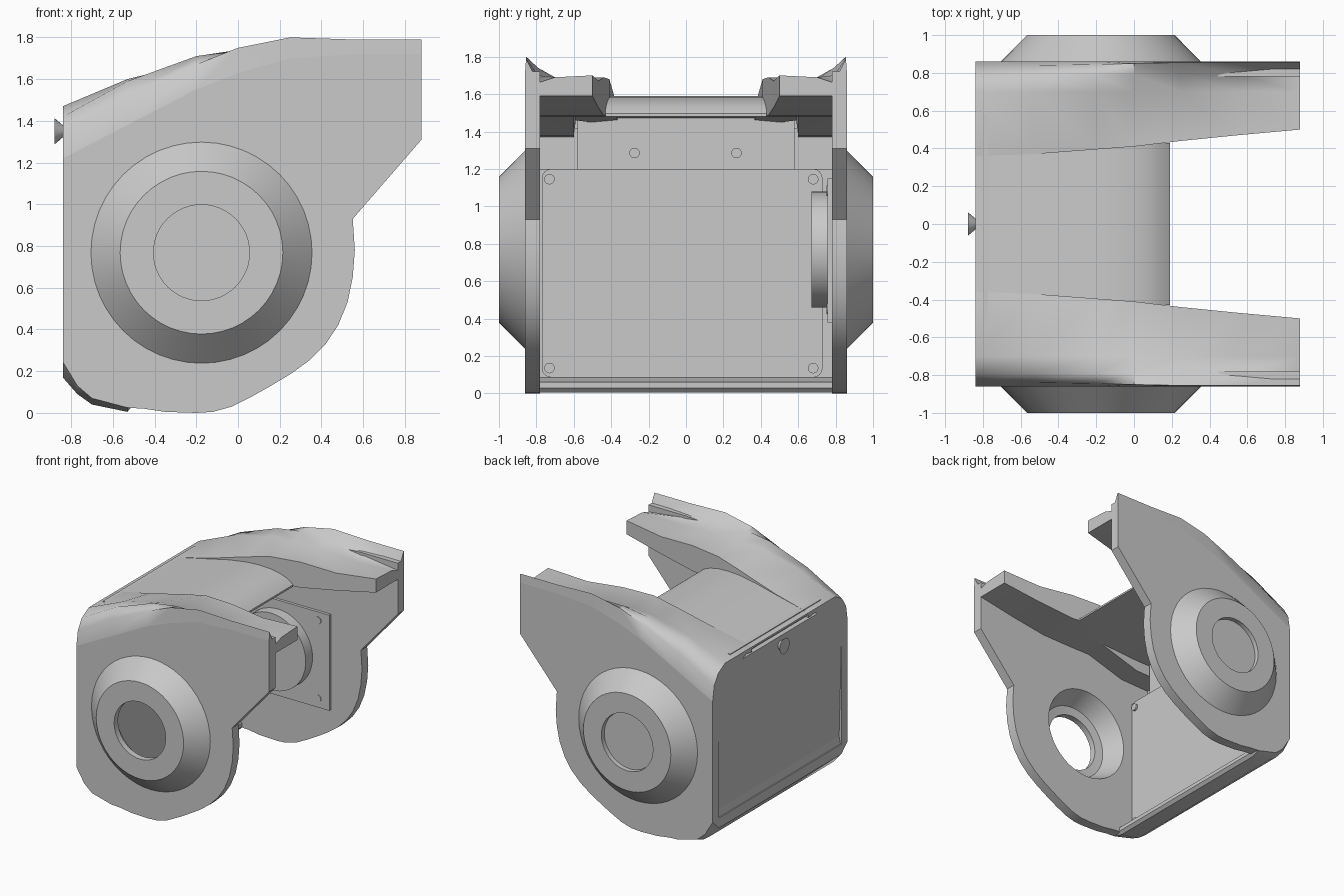
import bpy, bmesh, math
from mathutils import Vector

if "Cube" in bpy.data.objects:
    bpy.data.objects.remove(bpy.data.objects["Cube"], do_unlink=True)

GREY = (0.59, 0.59, 0.59, 1)
mat = bpy.data.materials.new("plain grey")
mat.use_nodes = True
mat.diffuse_color = GREY
mat.node_tree.nodes["Principled BSDF"].inputs["Base Color"].default_value = GREY

HUB_X, HUB_Z = -0.175, 0.768   # axis of the round side hubs
OUT, INN = 0.86, 0.78          # outer and inner face of the side plates


def finish(name, bm, angle=30):
    bmesh.ops.remove_doubles(bm, verts=bm.verts, dist=1e-5)
    bmesh.ops.recalc_face_normals(bm, faces=bm.faces)
    mesh = bpy.data.meshes.new(name)
    bm.to_mesh(mesh)
    bm.free()
    mesh.materials.append(mat)
    ob = bpy.data.objects.new(name, mesh)
    bpy.context.collection.objects.link(ob)
    bpy.ops.object.select_all(action='DESELECT')
    ob.select_set(True)
    bpy.context.view_layer.objects.active = ob
    bpy.ops.object.shade_smooth_by_angle(angle=math.radians(angle))


def loft(name, rings, angle=30):
    """Skin closed rings of points and cap both ends."""
    bm = bmesh.new()
    vs = [[bm.verts.new(p) for p in ring] for ring in rings]
    n = len(vs[0])
    for a, b in zip(vs, vs[1:]):
        for i in range(n):
            bm.faces.new((a[i], a[(i + 1) % n], b[(i + 1) % n], b[i]))
    for ring in (vs[0], vs[-1]):
        bmesh.ops.triangulate(bm, faces=[bm.faces.new(ring)])
    finish(name, bm, angle)


def box(name, x, y, z):
    loft(name, [[(a, y[0], z[0]), (a, y[1], z[0]), (a, y[1], z[1]), (a, y[0], z[1])] for a in x])


def circle(r, n=48):
    return [(r * math.cos(2 * math.pi * i / n), r * math.sin(2 * math.pi * i / n)) for i in range(n)]


def hub_ring(r, y):
    return [(HUB_X + a, y, HUB_Z + b) for a, b in circle(r)]


def x_disc(name, y, z, r0, r1, x0, x1):
    loft(name, [[(x, y + a, z + b) for a, b in circle(r, 20)] for r, x in ((r0, x0), (r1, x1))])


# Shell stations: x, wall top, rim y, rim z, shoulder z, crown z, inner lip y, lip z, underside z
STATIONS = [
    (-0.84, 1.22, 0.840, 1.34, 1.42, 1.47, 0.36, 1.47, 1.37),
    (-0.53, 1.38, 0.840, 1.52, 1.59, 1.60, 0.37, 1.54, 1.38),
    (-0.20, 1.55, 0.845, 1.67, 1.71, 1.68, 0.395, 1.63, 1.48),
    (0.00, 1.63, 0.850, 1.75, 1.74, 1.69, 0.41, 1.68, 1.48),
    (0.25, 1.70, 0.855, 1.80, 1.74, 1.69, 0.44, 1.69, 1.485),
    (0.55, 1.72, 0.855, 1.79, 1.70, 1.68, 0.47, 1.67, 1.53),
    (0.88, 1.72, 0.855, 1.79, 1.66, 1.69, 0.50, 1.70, 1.59),
]

# Lower outline of a side plate, from the nose round to the back
PLATE = [(0.88, 1.31), (0.55, 0.93), (0.56, 0.78), (0.55, 0.65), (0.525, 0.53), (0.48, 0.42),
         (0.42, 0.33), (0.34, 0.25), (0.25, 0.185), (0.15, 0.125), (0.06, 0.075), (-0.03, 0.03),
         (-0.12, 0.005), (-0.2, 0), (-0.35, 0.005), (-0.45, 0.02), (-0.53, 0.025),
         (-0.7, 0.07), (-0.77, 0.13), (-0.84, 0.25)]

for s, side in ((-1, "right"), (1, "left")):
    # Side plate with a round opening
    bm = bmesh.new()
    outline = PLATE + [(st[0], st[1]) for st in STATIONS]
    hole = [(p[0], p[2]) for p in hub_ring(0.375, 0)]
    edges = []
    for loop in (outline, hole):
        vs = [bm.verts.new((x, s * OUT, z)) for x, z in loop]
        edges += [bm.edges.new((vs[i], vs[(i + 1) % len(vs)])) for i in range(len(vs))]
    bmesh.ops.triangle_fill(bm, edges=edges, use_beauty=True)
    ext = bmesh.ops.extrude_face_region(bm, geom=bm.faces[:])
    moved = [v for v in ext["geom"] if isinstance(v, bmesh.types.BMVert)]
    bmesh.ops.translate(bm, verts=moved, vec=Vector((0, s * (INN - OUT), 0)))
    finish(side + "_side_plate", bm, 25)

    # Rounded shoulder and forward arm
    loft(side + "_shoulder", [
        [(x, s * y, z) for y, z in ((OUT, za), (ey, ez), (0.79, zb), (0.70, zc), (dy, dz),
                                    (dy, min(dz - 0.04, max(zu, 1.48))), (0.59, max(zu, 1.46)),
                                    (0.60, zu), (INN, zu), (INN, za))]
        for x, za, ey, ez, zb, zc, dy, dz, zu in STATIONS], 40)

    # Hollow conical hub
    bm = bmesh.new()
    profile = [(0.53, OUT), (0.39, 1.0), (0.23, 1.0), (0.23, 0.95), (0.30, 0.94), (0.375, INN), (0.375, OUT)]
    rings = [[bm.verts.new(p) for p in hub_ring(r, s * y)] for r, y in profile]
    for a, b in zip(rings, rings[1:] + rings[:1]):
        for i in range(len(a)):
            j = (i + 1) % len(a)
            bm.faces.new((a[i], a[j], b[j], b[i]))
    finish(side + "_hub", bm)

# Roof between the shoulders, rolling down at its front edge
roof = [(-0.84, 1.47), (-0.53, 1.535), (-0.35, 1.57), (-0.2, 1.588), (-0.1, 1.59), (0, 1.582),
        (0.08, 1.562), (0.14, 1.535), (0.19, 1.495)]
loft("roof", [[(x, y, z) for y, z in ((-0.43, top), (0.43, top), (0.43, min(1.48, top - 0.015)),
                                      (-0.43, min(1.48, top - 0.015)))] for x, top in roof])

# Back wall, leaning in slightly towards a ledge at the bottom
lower_wall = [(-0.84, 1.08), (-0.82, 0.31), (-0.84, 0.2), (-0.78, 0.2), (-0.78, 1.08)]
loft("lower_back_wall", [[(x, y, z) for x, z in lower_wall] for y in (-INN, INN)], 5)
wall = [(-INN, 1.08), (INN, 1.08), (INN, 1.37), (0.7, 1.42), (-0.7, 1.42), (-INN, 1.37)]
loft("upper_back_wall", [[(x, y, z) for y, z in wall] for x in (-0.84, -0.79)])

# Bottom lip with a sloped underside and bevelled ends
inner = [(-0.51, 0.03), (-0.51, 0.06), (-0.66, 0.09), (-0.78, 0.25)]
flush = [(-0.84, 0.25), (-0.84, 0.245), (-0.77, 0.13), (-0.7, 0.07), (-0.53, 0.025)] + inner
proud = [(-0.84, 0.25), (-0.84, 0.17), (-0.77, 0.09), (-0.7, 0.04), (-0.53, 0.005)] + inner
loft("bottom_lip", [[(x, y, z) for x, z in shape] for y, shape in
                    ((-OUT, flush), (-INN, proud), (INN, proud), (OUT, flush))])

# Inner housing, its cover plate and mounting block
housing = [(-0.78, 0.25), (-0.7, 0.08), (-0.635, 0.08), (-0.635, 1.2), (-0.78, 1.2)]
loft("inner_housing", [[(x, y, z) for x, z in housing] for y in (-INN, INN)])
box("mounting_block", (-0.8, -0.64), (-0.58, 0.58), (1.2, 1.485))
cover = []
for cy, cz, start in ((0.68, 1.15, 0), (-0.72, 1.15, 90), (-0.72, 0.135, 180), (0.68, 0.135, 270)):
    for k in range(5):
        t = math.radians(start + k * 22.5)
        cover.append((cy + 0.05 * math.cos(t), cz + 0.05 * math.sin(t)))
loft("housing_cover", [[(x, y, z) for y, z in cover] for x in (-0.64, -0.626)])

# Screws on the cover and block, and the stud on the back
for y in (-0.73, 0.68):
    for z in (0.135, 1.145):
        x_disc("cover_screw", y, z, 0.028, 0.028, -0.63, -0.61)
for y in (-0.275, 0.27):
    x_disc("block_screw", y, 1.285, 0.028, 0.028, -0.65, -0.622)
x_disc("back_stud", 0, 1.35, 0.025, 0.063, -0.835, -0.88)

# Drive unit inside the left plate
box("drive_plate", (HUB_X - 0.455, HUB_X + 0.46), (0.757, INN), (0.38, 1.15))
loft("drive_drum", [hub_ring(0.31, 0.67), hub_ring(0.31, 0.76)])
loft("drive_shaft", [hub_ring(0.228, 0.77), hub_ring(0.228, 0.965)])
for dx in (-0.36, 0.36):
    for dz in (-0.315, 0.315):
        loft("drive_screw", [[(HUB_X + dx + a, y, HUB_Z + dz + b) for a, b in circle(0.028, 20)]
                             for y in (0.751, 0.76)])
